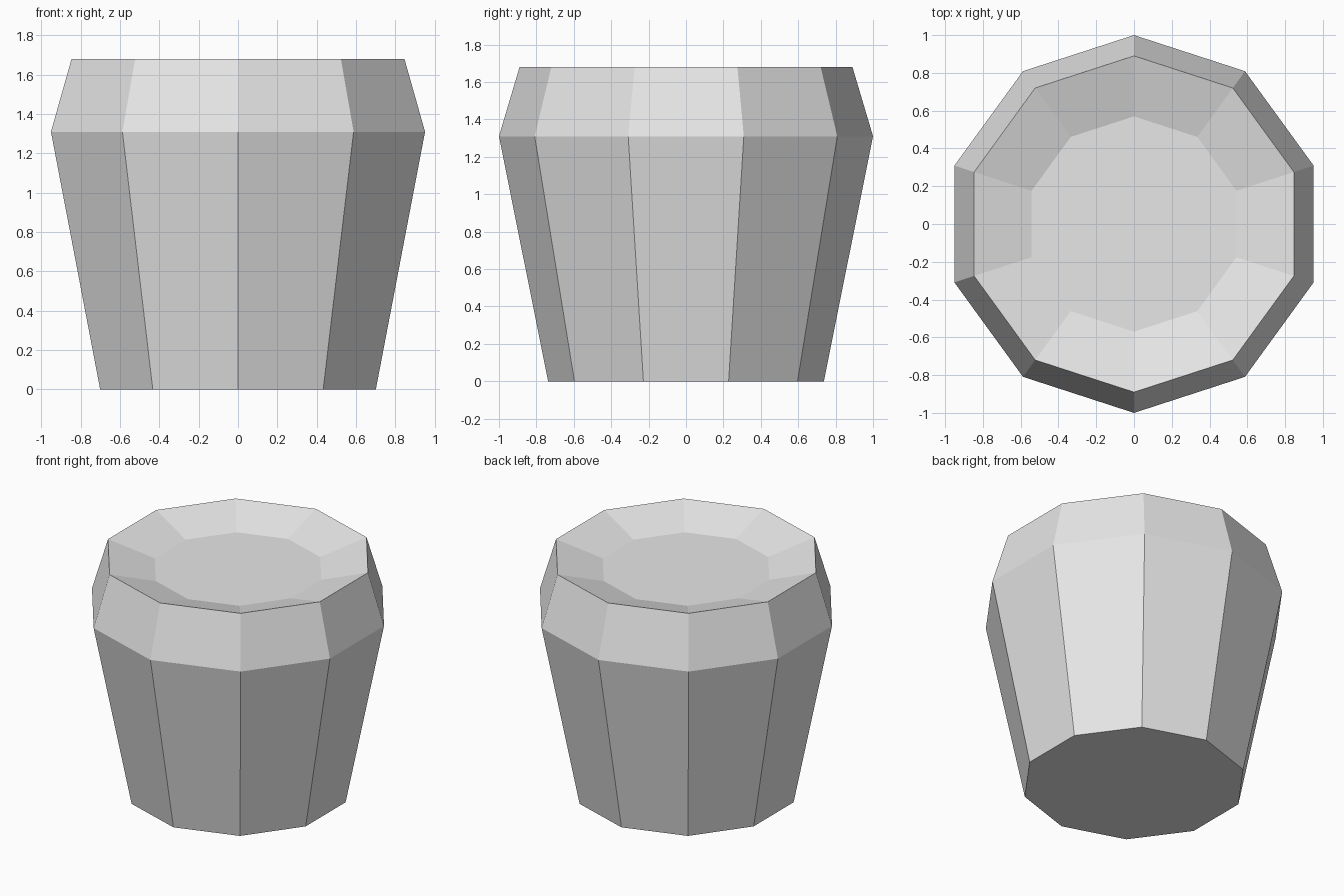
import bpy, bmesh, math

if "Cube" in bpy.data.objects:
    bpy.data.objects.remove(bpy.data.objects["Cube"])

SIDES = 10
# (radius, height) from the base, up the outside, over the rim to the recessed top
PROFILE = [(0.737, 0.0), (1.0, 1.31), (0.89, 1.68), (0.57, 1.585)]

grey = bpy.data.materials.new("light grey")
grey.diffuse_color = (0.8, 0.8, 0.8, 1.0)
grey.use_nodes = True
grey.node_tree.nodes["Principled BSDF"].inputs["Base Color"].default_value = grey.diffuse_color


def ring(bm, radius, z):
    """One ten-sided ring with a corner pointing along +y."""
    angles = [math.pi / 2 + 2 * math.pi * i / SIDES for i in range(SIDES)]
    return [bm.verts.new((radius * math.cos(a), radius * math.sin(a), z)) for a in angles]


# Tapered pot with an inward-leaning collar and a shallow dished top
bm = bmesh.new()
rings = [ring(bm, r, z) for r, z in PROFILE]
for low, high in zip(rings, rings[1:]):
    for i in range(SIDES):
        j = (i + 1) % SIDES
        bm.faces.new((low[i], low[j], high[j], high[i]))
bm.faces.new(rings[0][::-1])
bm.faces.new(rings[-1])
bmesh.ops.recalc_face_normals(bm, faces=bm.faces)

mesh = bpy.data.meshes.new("pot")
bm.to_mesh(mesh)
bm.free()
mesh.materials.append(grey)
pot = bpy.data.objects.new("pot", mesh)
bpy.context.collection.objects.link(pot)
